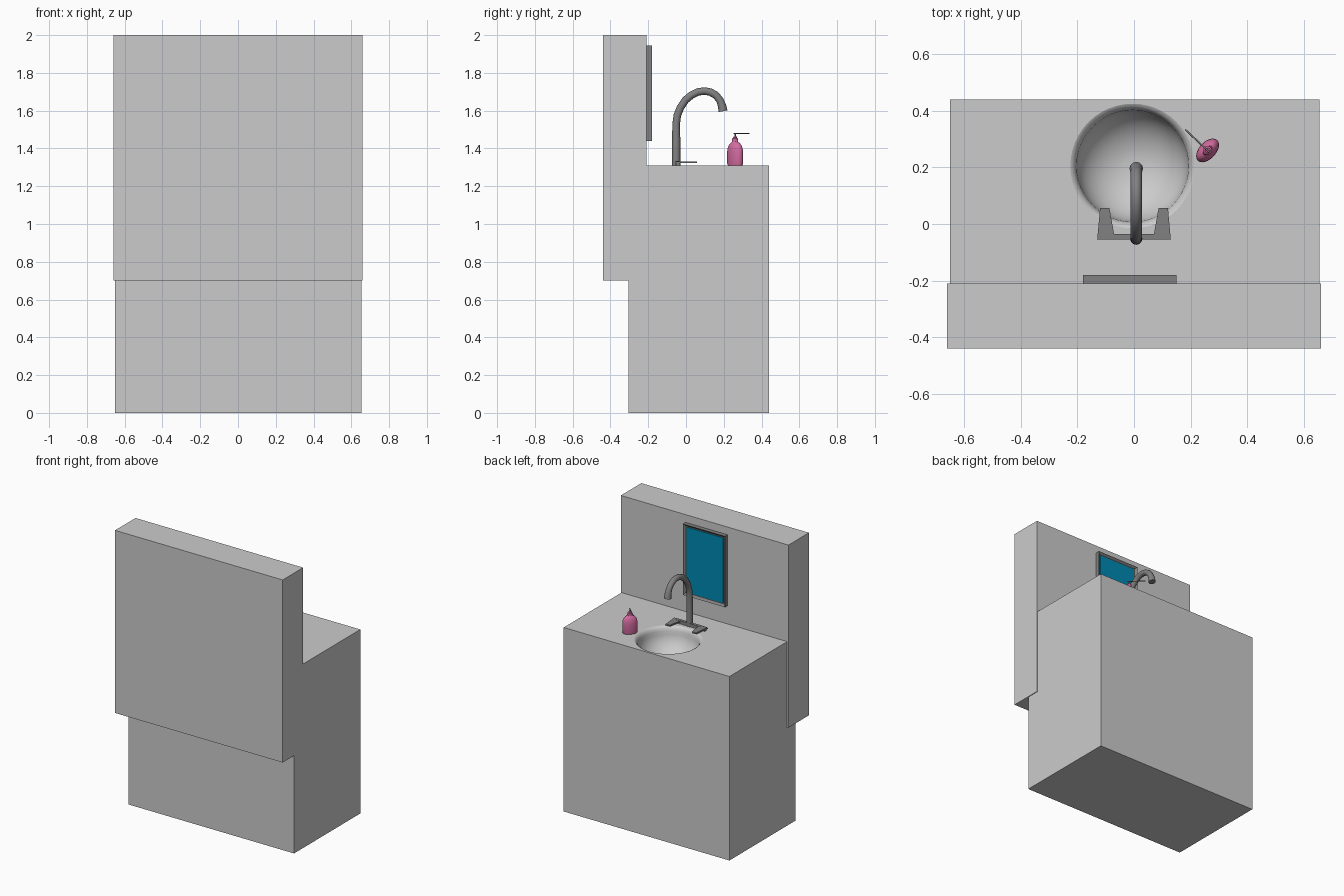
import bpy, bmesh, math
from mathutils import Vector

if "Cube" in bpy.data.objects:
    bpy.data.objects.remove(bpy.data.objects["Cube"])


def material(name, rgb):
    m = bpy.data.materials.new(name)
    m.diffuse_color = (*rgb, 1)
    m.use_nodes = True
    m.node_tree.nodes["Principled BSDF"].inputs["Base Color"].default_value = m.diffuse_color
    return m


METAL = material("dark_grey", (0.22, 0.22, 0.22))
BLUE = material("mirror_blue", (0.0, 0.25, 0.45))
PINK = material("soap_pink", (0.65, 0.15, 0.35))


def finish(name, bm, mat=None, smooth=None):
    bmesh.ops.recalc_face_normals(bm, faces=bm.faces[:])
    me = bpy.data.meshes.new(name)
    bm.to_mesh(me)
    bm.free()
    ob = bpy.data.objects.new(name, me)
    bpy.context.collection.objects.link(ob)
    if mat:
        me.materials.append(mat)
    if smooth:
        shade(ob, smooth)
    return ob


def shade(ob, angle):
    bpy.ops.object.select_all(action='DESELECT')
    ob.select_set(True)
    bpy.context.view_layer.objects.active = ob
    bpy.ops.object.shade_smooth_by_angle(angle=math.radians(angle))


def prism(name, outline, z0, z1, mat=None):
    bm = bmesh.new()
    f = bm.faces.new([bm.verts.new((x, y, z0)) for x, y in outline])
    r = bmesh.ops.extrude_face_region(bm, geom=[f])
    bmesh.ops.translate(bm, vec=(0, 0, z1 - z0),
                        verts=[v for v in r['geom'] if isinstance(v, bmesh.types.BMVert)])
    return finish(name, bm, mat)


def box(name, x0, x1, y0, y1, z0, z1, mat=None):
    return prism(name, [(x0, y0), (x1, y0), (x1, y1), (x0, y1)], z0, z1, mat)


def lathe(name, profile, centre, n=32, mat=None, squash=1, turn=0, smooth=40):
    # closed solid of revolution, optionally an oval turned about z
    bm = bmesh.new()
    rings = []
    for r, z in profile:
        ring = []
        for i in range(n):
            a = 2 * math.pi * i / n
            p, q = r * math.cos(a), r * squash * math.sin(a)
            ring.append(bm.verts.new((centre[0] + p * math.cos(turn) - q * math.sin(turn),
                                      centre[1] + p * math.sin(turn) + q * math.cos(turn), z)))
        rings.append(ring)
    for a, b in zip(rings, rings[1:]):
        for i in range(n):
            bm.faces.new((a[i], a[(i + 1) % n], b[(i + 1) % n], b[i]))
    bm.faces.new(rings[0])
    bm.faces.new(rings[-1])
    return finish(name, bm, mat, smooth)


def pipe(name, points, radius, mat, scales=None, res=4):
    cu = bpy.data.curves.new(name, 'CURVE')
    cu.dimensions = '3D'
    cu.bevel_depth, cu.bevel_resolution, cu.use_fill_caps = radius, res, True
    sp = cu.splines.new('POLY')
    sp.points.add(len(points) - 1)
    for i, p in enumerate(points):
        sp.points[i].co = (*p, 1)
        sp.points[i].radius = scales[i] if scales else 1
    ob = bpy.data.objects.new(name, cu)
    bpy.context.collection.objects.link(ob)
    bpy.ops.object.select_all(action='DESELECT')
    ob.select_set(True)
    bpy.context.view_layer.objects.active = ob
    bpy.ops.object.convert(target='MESH')
    ob = bpy.context.view_layer.objects.active
    ob.data.materials.clear()
    ob.data.materials.append(mat)
    shade(ob, 45)


# Cabinet with the bowl carved into its top, and the back wall
TOP = 1.31
cabinet = box("cabinet", -0.65, 0.655, -0.305, 0.44, 0, TOP)
bowl = [(0.222, TOP + 0.05), (0.22, TOP), (0.212, TOP - 0.004), (0.204, TOP - 0.014), (0.198, TOP - 0.03)]
bowl += [(0.198 * math.cos(t * math.pi / 20), TOP - 0.03 - 0.165 * math.sin(t * math.pi / 20))
         for t in range(1, 10)]
cutter = lathe("bowl_cutter", bowl, (-0.005, 0.205), n=48)
cutter.hide_render = True
mod = cabinet.modifiers.new("bowl", 'BOOLEAN')
mod.operation, mod.object, mod.solver = 'DIFFERENCE', cutter, 'EXACT'
bpy.context.view_layer.objects.active = cabinet
bpy.ops.object.modifier_apply(modifier="bowl")
bpy.data.objects.remove(cutter)
shade(cabinet, 40)
box("back_wall", -0.66, 0.66, -0.44, -0.21, 0.70, 2.0)

# Mirror: recessed frame and glass
X0, X1, Z0, Z1 = -0.18, 0.15, 1.44, 1.945
bm = bmesh.new()
bmesh.ops.create_cube(bm, size=1)
for v in bm.verts:
    v.co = ((X0 + X1) / 2 + v.co.x * (X1 - X0), -0.196 + v.co.y * 0.032, (Z0 + Z1) / 2 + v.co.z * (Z1 - Z0))
front = max(bm.faces, key=lambda f: f.calc_center_median().y)
bmesh.ops.inset_region(bm, faces=[front], thickness=0.02)
bmesh.ops.translate(bm, verts=front.verts[:], vec=(0, -0.014, 0))
finish("mirror_frame", bm, METAL)
box("mirror_glass", X0 + 0.02, X1 - 0.02, -0.2, -0.19, Z0 + 0.02, Z1 - 0.02, BLUE)

# Faucet: curved spout, base bar and two tapered handles
spout = [(-0.052, TOP), (-0.052, 1.46), (-0.052, 1.53), (-0.046, 1.575), (-0.03, 1.615), (-0.004, 1.655),
         (0.028, 1.682), (0.062, 1.699), (0.098, 1.704), (0.13, 1.698), (0.158, 1.682),
         (0.18, 1.655), (0.191, 1.625), (0.196, 1.597)]
pipe("faucet_spout", [(0.008, y, z) for y, z in spout], 0.02, METAL,
     [1.08, 1.08] + [1] * 10 + [1.1, 1.2])
box("faucet_base", -0.1, 0.1, -0.055, -0.035, TOP - 0.005, 1.333, METAL)
for side, s in (("left", -1), ("right", 1)):
    prism(side + "_handle", [(0.13 * s, -0.055), (0.12 * s, 0.057), (0.087 * s, 0.057),
                             (0.07 * s, -0.038), (0.07 * s, -0.055)], 1.322, 1.332, METAL)
    box(side + "_handle_post", *sorted((0.075 * s, 0.125 * s)), -0.053, -0.032, TOP - 0.005, 1.325, METAL)

# Soap dispenser: oval bottle, collar, pump stem and nozzle
C = Vector((0.26, 0.26, 0))
lathe("soap_bottle", [(0.046, TOP), (0.05, 1.32), (0.05, 1.385), (0.047, 1.402), (0.04, 1.417),
                      (0.03, 1.428), (0.02, 1.434), (0.018, 1.442)],
      C, 24, PINK, squash=0.6, turn=math.radians(47))
lathe("soap_collar", [(0.016, 1.436), (0.016, 1.452), (0.009, 1.458), (0.009, 1.463)], C, 20, PINK)
lathe("pump_stem", [(0.004, 1.455), (0.004, 1.48)], C, 12, METAL)
pipe("pump_nozzle", [C + Vector((0.007, -0.007, 1.479)), C + Vector((-0.079, 0.074, 1.479))],
     0.003, METAL, res=2)
